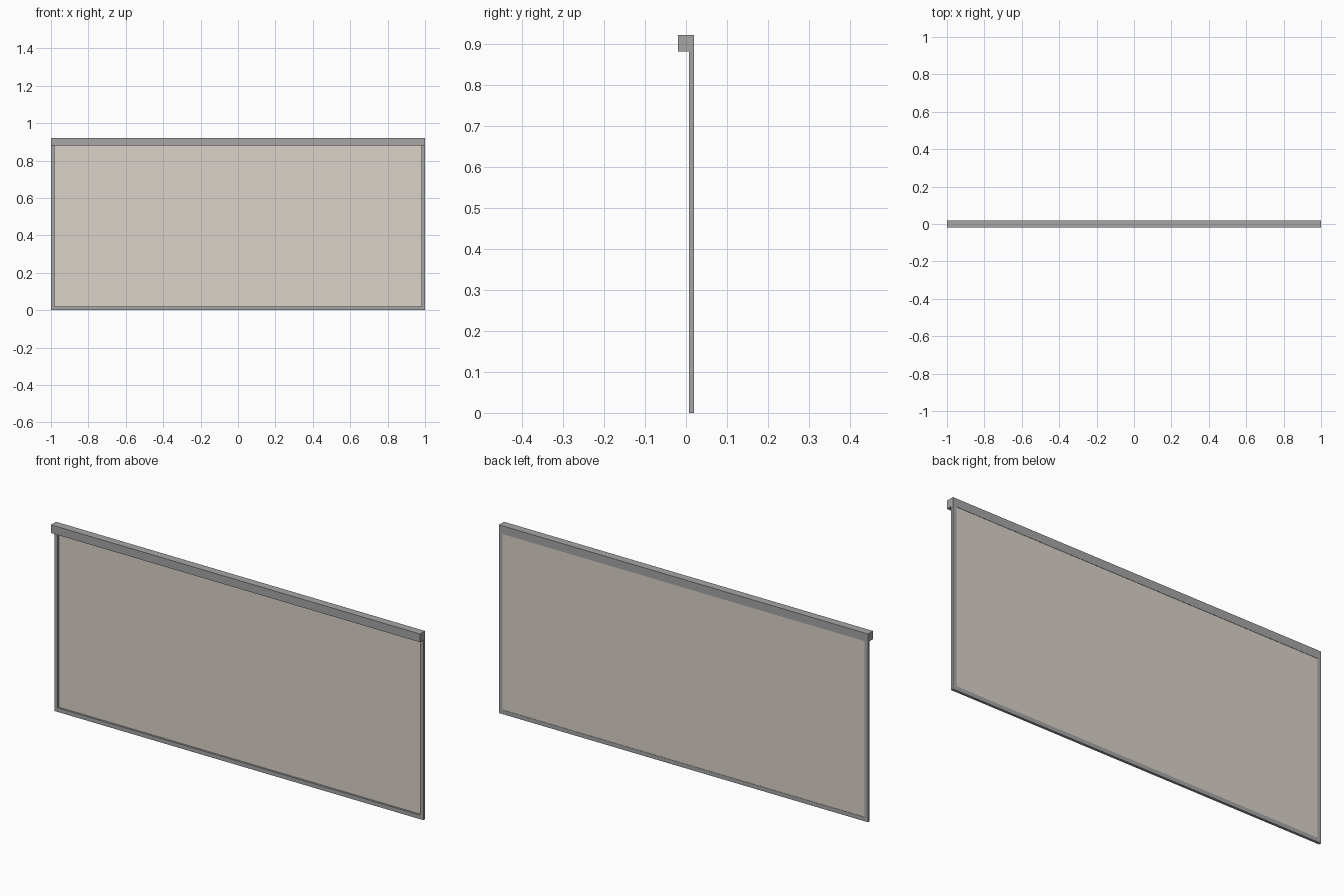
import bpy

if "Cube" in bpy.data.objects:
    bpy.data.objects.remove(bpy.data.objects["Cube"])


def material(name, color):
    m = bpy.data.materials.new(name)
    m.diffuse_color = (*color, 1)
    m.use_nodes = True
    m.node_tree.nodes["Principled BSDF"].inputs["Base Color"].default_value = m.diffuse_color
    return m


def box(name, x, y, z, mat):
    """Box from (min, max) ranges on each axis."""
    bpy.ops.mesh.primitive_cube_add(
        size=1, location=[(a + b) / 2 for a, b in (x, y, z)])
    o = bpy.context.object
    o.name = name
    o.scale = [b - a for a, b in (x, y, z)]
    bpy.ops.object.transform_apply(location=False, rotation=False, scale=True)
    o.data.materials.append(mat)
    return o


frame = material("dark_grey_metal", (0.38, 0.38, 0.38))
cloth = material("beige_fabric", (0.70, 0.65, 0.58))

TOP, HEAD = 0.922, 0.882      # headbox top and underside
RAIL = 0.018                  # rail width seen from the front
BACK, FRONT = 0.0195, 0.007   # rail depth range

# Headbox across the top
box("headbox", (-1, 1), (-BACK, BACK), (HEAD, TOP), frame)

# Side guide rails
for side, name in ((-1, "left_rail"), (1, "right_rail")):
    x = sorted((side * 1.0, side * (1 - RAIL)))
    box(name, x, (FRONT, BACK), (0, HEAD), frame)

# Bottom bar between the rails
box("bottom_bar", (-1 + RAIL, 1 - RAIL), (FRONT, BACK), (0, 0.02), frame)

# Fabric sheet, set close to the back of the frame
box("fabric", (-1 + RAIL, 1 - RAIL), (0.016, 0.018), (0.02, HEAD), cloth)
